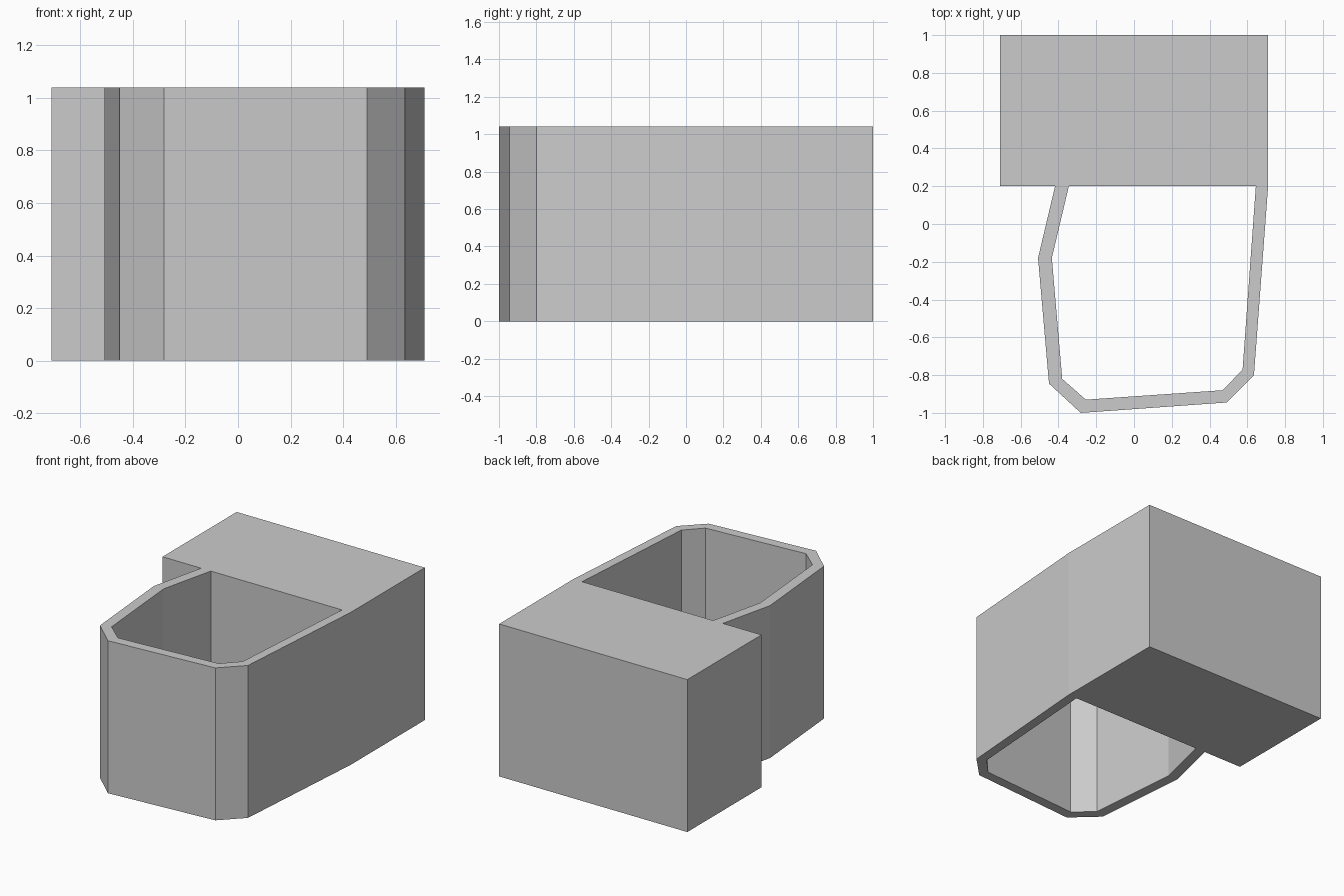
import bpy
import bmesh

HEIGHT = 1.04

cube = bpy.data.objects.get("Cube")
if cube:
    bpy.data.objects.remove(cube, do_unlink=True)

grey = bpy.data.materials.new("plain grey")
grey.use_nodes = True
colour = (0.6, 0.6, 0.6, 1)
grey.diffuse_color = colour
grey.node_tree.nodes["Principled BSDF"].inputs["Base Color"].default_value = colour


def finish(name, bm):
    bmesh.ops.recalc_face_normals(bm, faces=bm.faces)
    mesh = bpy.data.meshes.new(name)
    bm.to_mesh(mesh)
    bm.free()
    mesh.materials.append(grey)
    obj = bpy.data.objects.new(name, mesh)
    bpy.context.collection.objects.link(obj)
    return obj


def extrude_up(bm, faces):
    result = bmesh.ops.extrude_face_region(bm, geom=faces)
    top = [g for g in result["geom"] if isinstance(g, bmesh.types.BMVert)]
    bmesh.ops.translate(bm, verts=top, vec=(0, 0, HEIGHT))


# Solid rear block
bm = bmesh.new()
corners = [(-0.71, 0.2), (0.71, 0.2), (0.71, 1.0), (-0.71, 1.0)]
extrude_up(bm, [bm.faces.new([bm.verts.new((x, y, 0)) for x, y in corners])])
finish("rear_block", bm)

# Open-topped and open-bottomed front wall, as outer and inner plan outlines
outer = [(-0.418, 0.2), (-0.508, -0.18), (-0.45, -0.845), (-0.282, -1.0),
         (0.49, -0.945), (0.635, -0.80), (0.71, 0.2)]
inner = [(-0.345, 0.2), (-0.435, -0.18), (-0.38, -0.82), (-0.255, -0.93),
         (0.47, -0.88), (0.575, -0.77), (0.645, 0.2)]
bm = bmesh.new()
outside = [bm.verts.new((x, y, 0)) for x, y in outer]
inside = [bm.verts.new((x, y, 0)) for x, y in inner]
strip = [bm.faces.new((outside[i], outside[i + 1], inside[i + 1], inside[i]))
         for i in range(len(outer) - 1)]
extrude_up(bm, strip)
# The wall ends are open where they meet the block
ends = [f for f in bm.faces if all(abs(v.co.y - 0.2) < 0.001 for v in f.verts)]
bmesh.ops.delete(bm, geom=ends, context='FACES')
finish("front_wall", bm)
